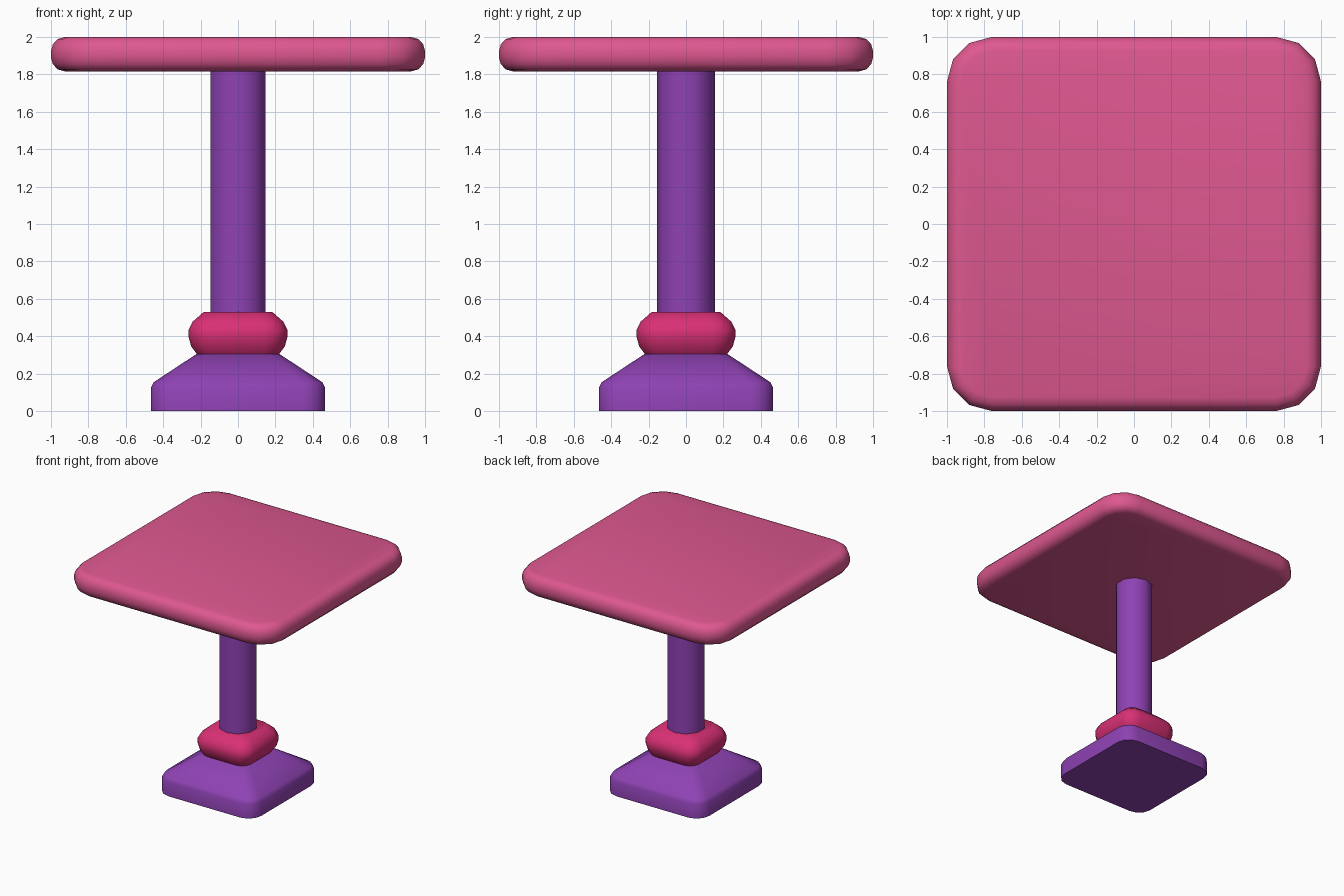
import bpy, bmesh, math

if "Cube" in bpy.data.objects:
    bpy.data.objects.remove(bpy.data.objects["Cube"])


def srgb(r, g, b):
    f = lambda c: c / 12.92 if c <= 0.04045 else ((c + 0.055) / 1.055) ** 2.4
    return (f(r / 255), f(g / 255), f(b / 255), 1.0)


def material(name, rgb):
    m = bpy.data.materials.new(name)
    m.diffuse_color = srgb(*rgb)
    m.use_nodes = True
    m.node_tree.nodes["Principled BSDF"].inputs["Base Color"].default_value = m.diffuse_color
    return m


pink = material("soft pink", (222, 88, 144))
crimson = material("crimson pink", (217, 48, 117))
purple = material("purple", (143, 66, 180))


def rounded_square(half, radius, steps=3):
    """Counter-clockwise outline with arc corners."""
    pts = []
    c = half - radius
    for k, (sx, sy) in enumerate([(1, 1), (-1, 1), (-1, -1), (1, -1)]):
        for i in range(steps + 1):
            a = math.radians(90 * (k + i / steps))
            pts.append((sx * c + radius * math.cos(a), sy * c + radius * math.sin(a)))
    return pts


def circle(radius, sides=10):
    return [(radius * math.cos(a), radius * math.sin(a))
            for a in (math.pi / 2 + 2 * math.pi * i / sides for i in range(sides))]


def loft(name, sections, mat):
    """Skin a stack of (outline, z) sections and cap both ends."""
    bm = bmesh.new()
    rings = [[bm.verts.new((x, y, z)) for x, y in pts] for pts, z in sections]
    n = len(rings[0])
    for lo, hi in zip(rings, rings[1:]):
        for i in range(n):
            j = (i + 1) % n
            bm.faces.new((lo[i], lo[j], hi[j], hi[i]))
    bm.faces.new(rings[0][::-1])
    bm.faces.new(rings[-1])
    mesh = bpy.data.meshes.new(name)
    bm.to_mesh(mesh)
    bm.free()
    mesh.shade_smooth()
    mesh.set_sharp_from_angle(angle=math.radians(42))
    mesh.materials.append(mat)
    ob = bpy.data.objects.new(name, mesh)
    bpy.context.collection.objects.link(ob)
    return ob


# Flared square base
loft("base", [(rounded_square(h, r), z) for h, r, z in
              [(0.466, 0.12, 0), (0.466, 0.12, 0.125), (0.45, 0.11, 0.155),
               (0.22, 0.06, 0.306)]], purple)

# Cushion-shaped collar
loft("collar", [(rounded_square(h, r), z) for h, r, z in
                [(0.22, 0.085, 0.305), (0.25, 0.11, 0.345), (0.264, 0.12, 0.395),
                 (0.264, 0.12, 0.435), (0.242, 0.105, 0.478), (0.183, 0.07, 0.53)]], crimson)

# Ten-sided column
loft("column", [(circle(0.155), 0.5), (circle(0.155), 1.83)], purple)

# Table top with rounded rim
rim = [(0.075, 1.816), (0.035, 1.827), (0.01, 1.855), (0, 1.89),
       (0, 1.926), (0.01, 1.961), (0.035, 1.989), (0.075, 2.0)]
loft("table_top", [(rounded_square(1 - d, 0.24 - d), z) for d, z in rim], pink)
